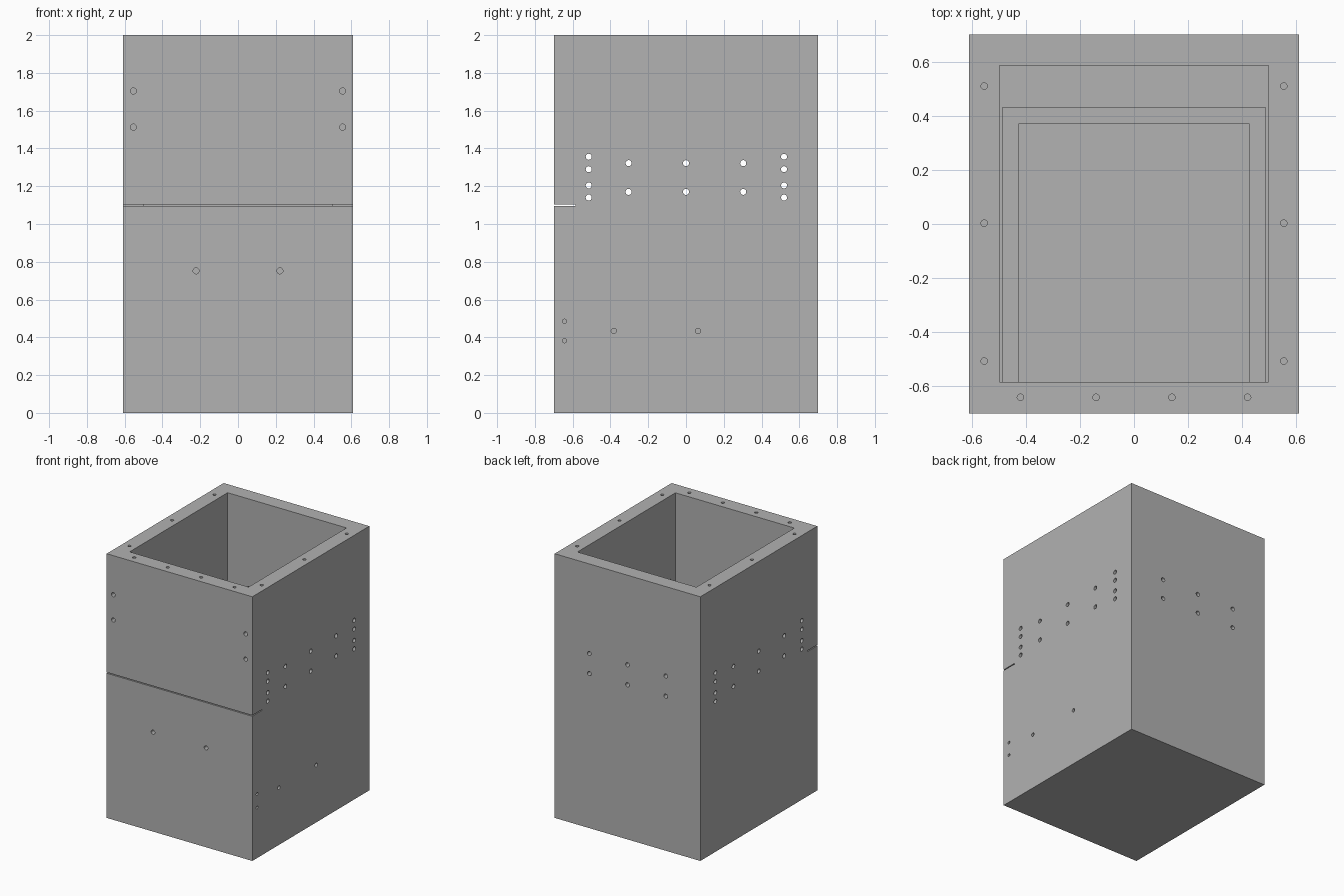
import bpy
import bmesh
from mathutils import Matrix, Vector

cube = bpy.data.objects.get("Cube")
if cube:
    bpy.data.objects.remove(cube, do_unlink=True)

grey = bpy.data.materials.new("plain_grey")
grey.use_nodes = True
grey.diffuse_color = (0.445, 0.445, 0.445, 1)
grey.node_tree.nodes["Principled BSDF"].inputs["Base Color"].default_value = grey.diffuse_color

AXES = {
    "x": Matrix.Rotation(1.5707963, 4, "Y"),
    "y": Matrix.Rotation(1.5707963, 4, "X"),
    "z": Matrix.Identity(4),
}


def make_object(name, bm):
    mesh = bpy.data.meshes.new(name)
    bm.to_mesh(mesh)
    bm.free()
    mesh.materials.append(grey)
    obj = bpy.data.objects.new(name, mesh)
    bpy.context.collection.objects.link(obj)
    return obj


def box(name, low, high):
    low, high = Vector(low), Vector(high)
    bm = bmesh.new()
    bmesh.ops.create_cube(bm, size=1, matrix=Matrix.Translation((low + high) / 2)
                          @ Matrix.Diagonal(high - low).to_4x4())
    return make_object(name, bm)


def drills(name, holes):
    """One cutter made of round pins: (axis, centre, radius, length)."""
    bm = bmesh.new()
    for axis, centre, radius, length in holes:
        bmesh.ops.create_cone(bm, cap_ends=True, segments=24, radius1=radius,
                              radius2=radius, depth=length,
                              matrix=Matrix.Translation(centre) @ AXES[axis])
    return make_object(name, bm)


def cut(target, cutter):
    mod = target.modifiers.new("cut", "BOOLEAN")
    mod.operation = "DIFFERENCE"
    mod.solver = "EXACT"
    mod.object = cutter
    bpy.context.view_layer.update()
    graph = bpy.context.evaluated_depsgraph_get()
    mesh = bpy.data.meshes.new_from_object(target.evaluated_get(graph))
    target.modifiers.clear()
    target.data = mesh
    bpy.data.objects.remove(cutter, do_unlink=True)


W, D, H = 0.61, 0.70, 2.0      # half width, half depth, height
FRONT = -0.584                 # inner face of the front panels

# Cabinet: open-topped shell with the lower front removed for the drawer
cabinet = box("cabinet", (-W, -D, 0), (W, D, H))
cut(cabinet, box("cavity", (-0.498, -0.585, 0.11), (0.498, 0.587, H + 0.1)))
cut(cabinet, box("drawer_opening", (-1, -1, -0.1), (1, FRONT, 1.102)))

# Vent and mounting holes through both side walls
holes = []
for y in (-0.515, 0.519):
    holes += [("x", (0, y, z), 0.016, 1.4) for z in (1.14, 1.204, 1.29, 1.356)]
for y in (-0.304, 0, 0.303):
    holes += [("x", (0, y, z), 0.016, 1.4) for z in (1.17, 1.322)]

# Holes through the back wall
for x in (-0.32, 0, 0.32):
    holes += [("y", (x, 0.65, z), 0.016, 0.2) for z in (1.17, 1.322)]

# Blind holes in the upper front corners and along the top rim
for x in (-0.554, 0.554):
    holes += [("y", (x, -D, z), 0.016, 0.25) for z in (1.513, 1.704)]
    holes += [("z", (x, y, H), 0.012, 0.2) for y in (-0.507, 0.003, 0.51)]
holes += [("z", (x, -0.641, H), 0.012, 0.2) for x in (-0.42, -0.14, 0.14, 0.42)]

# Fixing holes in the lower right side wall
for y in (-0.382, 0.064):
    holes.append(("x", (W, y, 0.434), 0.014, 0.26))
cut(cabinet, drills("cabinet_drills", holes))

# Drawer front with handle holes and edge latch holes
drawer_front = box("drawer_front", (-W, -D, 0), (W, FRONT, 1.095))
holes = [("y", (x, -0.64, 0.752), 0.016, 0.3) for x in (-0.222, 0.222)]
holes += [("x", (W, -0.643, z), 0.011, 0.2) for z in (0.382, 0.485)]
cut(drawer_front, drills("drawer_drills", holes))

# Drawer tray behind the front
drawer_tray = box("drawer_tray", (-0.487, FRONT, 0.12), (0.487, 0.433, 1.0))
cut(drawer_tray, box("tray_cavity", (-0.428, -0.8, 0.18), (0.428, 0.369, 1.2)))
